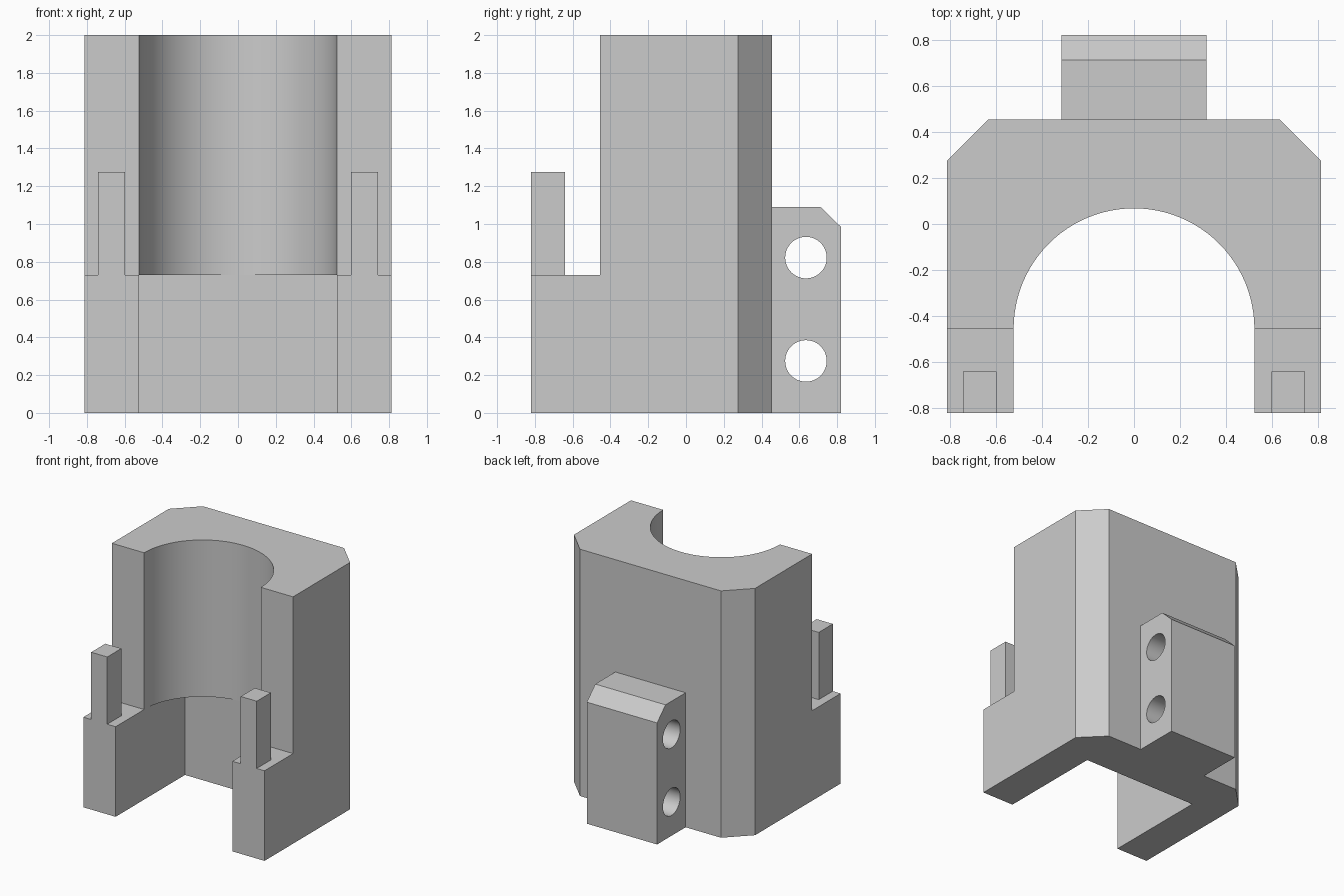
import bpy, bmesh, math
from mathutils import Vector

cube = bpy.data.objects.get("Cube")
if cube:
    bpy.data.objects.remove(cube, do_unlink=True)

grey = bpy.data.materials.new("plain grey")
grey.use_nodes = True
COLOUR = (0.6, 0.6, 0.6, 1)
grey.diffuse_color = COLOUR
grey.node_tree.nodes["Principled BSDF"].inputs["Base Color"].default_value = COLOUR

HALF_W, DEPTH, WALL_Y, LEDGE_Z, BORE = 0.812, 0.82, 0.455, 0.73, 0.523


def prism(name, points, extrusion):
    """Extrude a flat outline of 3D points along a vector."""
    bm = bmesh.new()
    face = bm.faces.new([bm.verts.new(p) for p in points])
    out = bmesh.ops.extrude_face_region(bm, geom=[face])
    moved = [v for v in out["geom"] if isinstance(v, bmesh.types.BMVert)]
    bmesh.ops.translate(bm, verts=moved, vec=Vector(extrusion))
    bmesh.ops.recalc_face_normals(bm, faces=bm.faces)
    mesh = bpy.data.meshes.new(name)
    bm.to_mesh(mesh)
    bm.free()
    obj = bpy.data.objects.new(name, mesh)
    bpy.context.collection.objects.link(obj)
    mesh.materials.append(grey)
    return obj


def box(name, low, high):
    (x0, y0, z0), (x1, y1, z1) = low, high
    outline = [(x0, y0, z0), (x1, y0, z0), (x1, y1, z0), (x0, y1, z0)]
    return prism(name, outline, (0, 0, z1 - z0))


def activate(obj):
    bpy.ops.object.select_all(action='DESELECT')
    obj.select_set(True)
    bpy.context.view_layer.objects.active = obj


def cut(obj, cutter):
    """Subtract the cutter, then discard it."""
    cutter.hide_render = True
    mod = obj.modifiers.new("cut", 'BOOLEAN')
    mod.operation, mod.solver, mod.object = 'DIFFERENCE', 'EXACT', cutter
    activate(obj)
    bpy.ops.object.modifier_apply(modifier=mod.name)
    bpy.data.objects.remove(cutter, do_unlink=True)


def smooth(obj):
    activate(obj)
    bpy.ops.object.shade_smooth_by_angle(angle=math.radians(25))


# Main body with chamfered back corners
right_side = [(HALF_W, -DEPTH, 0), (HALF_W, 0.275, 0), (0.632, WALL_Y, 0)]
left_side = [(-x, y, z) for x, y, z in reversed(right_side)]
body = prism("body", right_side + left_side, (0, 0, 2))

# Front step, round upper bore and square lower channel
cut(body, box("step_cutter", (-1, -1, LEDGE_Z), (1, -WALL_Y, 2.2)))
steps = 48
arc = [(BORE * math.cos(math.pi * i / steps),
        -WALL_Y + BORE * math.sin(math.pi * i / steps), -0.1)
       for i in range(steps + 1)]
cut(body, prism("bore_cutter", [(BORE, -1, -0.1)] + arc + [(-BORE, -1, -0.1)], (0, 0, 2.3)))
cut(body, box("channel_cutter", (-BORE, -1, -0.1), (BORE, BORE - WALL_Y, LEDGE_Z)))
smooth(body)

# Upright posts on the front ledges
for side, x in (("left", 0.598), ("right", -0.742)):
    box(side + "_post", (x, -DEPTH, LEDGE_Z), (x + 0.144, -0.64, 1.275))

# Rear mounting lug with a bevelled top edge and two cross holes
LUG = 0.315
profile = [(WALL_Y, 0), (DEPTH, 0), (DEPTH, 0.985), (0.712, 1.09), (WALL_Y, 1.09)]
lug = prism("mounting_lug", [(-LUG, y, z) for y, z in profile], (2 * LUG, 0, 0))
for z in (0.275, 0.822):
    ring = [(-0.5, 0.635 + 0.11 * math.cos(math.tau * i / 48),
             z + 0.11 * math.sin(math.tau * i / 48)) for i in range(48)]
    cut(lug, prism("hole_cutter", ring, (1, 0, 0)))
smooth(lug)
